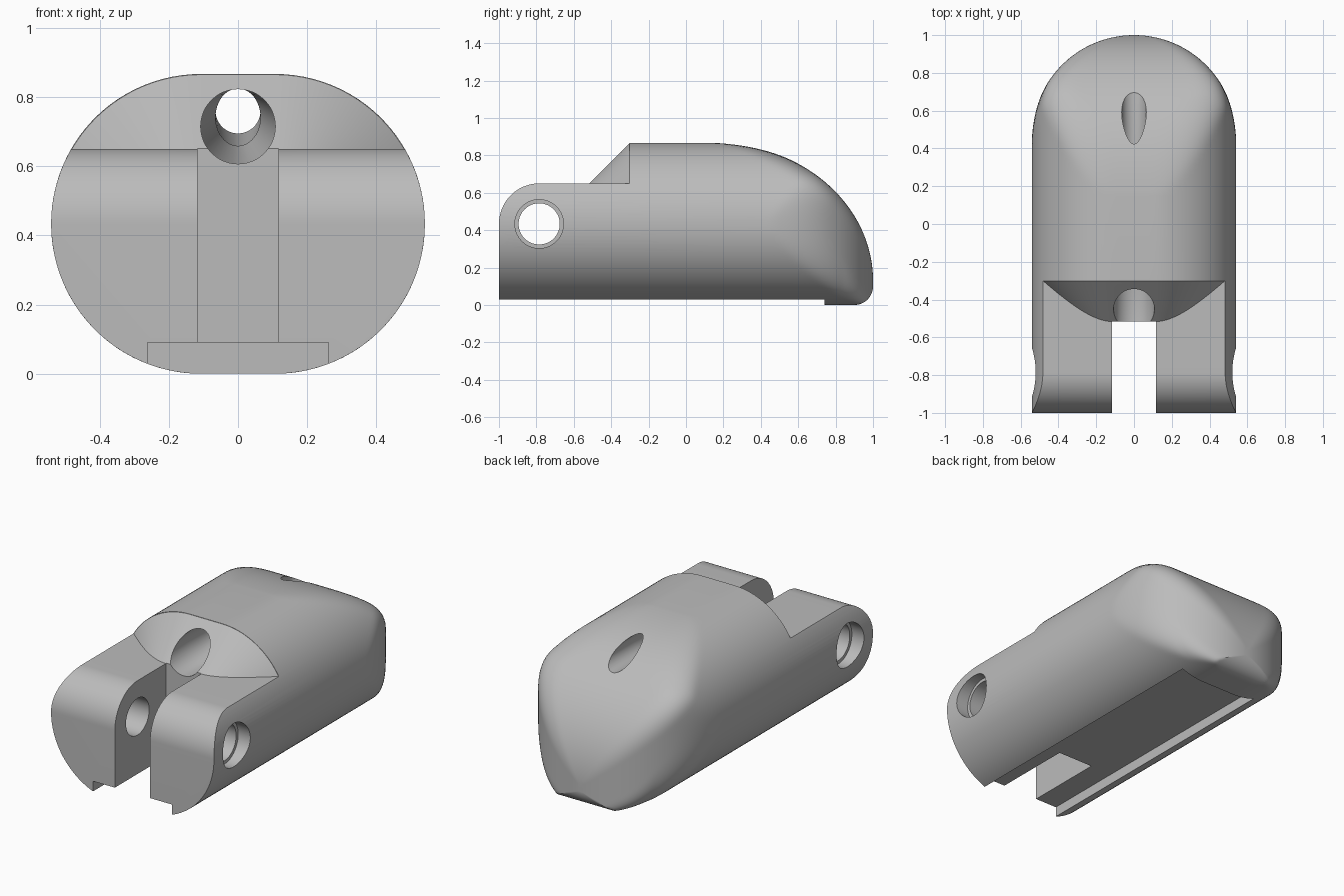
import bpy, bmesh
from math import sin, cos, pi, sqrt, hypot, radians

cube = bpy.data.objects.get("Cube")
if cube:
    bpy.data.objects.remove(cube, do_unlink=True)

R, FLAT = 0.4335, 0.107          # stadium section: end radius, half flat width
PIVOT_Y, PIVOT_Z = -0.785, R     # hinge axis
STEP_Z, STEP_Y = 0.65, -0.302    # top of the lugs, start of the step

grey = bpy.data.materials.new("grey_plastic")
grey.use_nodes = True
grey.diffuse_color = (0.5, 0.5, 0.5, 1)
grey.node_tree.nodes["Principled BSDF"].inputs["Base Color"].default_value = (0.5, 0.5, 0.5, 1)


def loft(name, rings):
    """Skin a list of equal-length point rings and cap both ends."""
    bm = bmesh.new()
    loops = [[bm.verts.new(p) for p in ring] for ring in rings]
    n = len(loops[0])
    for a, b in zip(loops, loops[1:]):
        for i in range(n):
            j = (i + 1) % n
            bm.faces.new((a[i], a[j], b[j], b[i]))
    bm.faces.new(loops[0])
    bm.faces.new(loops[-1])
    bmesh.ops.recalc_face_normals(bm, faces=bm.faces)
    mesh = bpy.data.meshes.new(name)
    bm.to_mesh(mesh)
    bm.free()
    mesh.materials.append(grey)
    obj = bpy.data.objects.new(name, mesh)
    bpy.context.collection.objects.link(obj)
    return obj


def box(name, x, y0, y1, z0, z1):
    corners = [(-x, z0), (x, z0), (x, z1), (-x, z1)]
    return loft(name, [[(px, y, pz) for px, pz in corners] for y in (y0, y1)])


def pin(name, radius, x0, x1):
    """Cylinder along x on the hinge axis."""
    ang = [2 * pi * i / 64 for i in range(64)]
    return loft(name, [[(x, PIVOT_Y + radius * cos(a), PIVOT_Z + radius * sin(a)) for a in ang]
                       for x in (x0, x1)])


def cut(target, cutter):
    mod = target.modifiers.new("cut", "BOOLEAN")
    mod.operation = "DIFFERENCE"
    mod.solver = "EXACT"
    mod.object = cutter
    bpy.context.view_layer.objects.active = target
    bpy.ops.object.modifier_apply(modifier=mod.name)
    bpy.data.objects.remove(cutter, do_unlink=True)


def smooth_max(a, b, k):
    h = max(k - abs(a - b), 0)
    return max(a, b) + (h * h / (4 * k) if k > 0 else 0)


def clamp(v):
    return min(max(v, 0), 1)


def body_ring(y, n=128):
    """Stadium section trimmed by the round plan outline and the curved nose profile."""
    w = sqrt(max(0.54 ** 2 - max(y - 0.46, 0) ** 2, 0))
    top = 0.13 + 0.737 * sqrt(1 - (max(y - 0.15, 0) / 0.85) ** 2)
    low = 0.1 - sqrt(0.01 - max(y - 0.9, 0) ** 2)
    half, mid = (top - low) / 2, (top + low) / 2
    limit = 0.4 * min(w, half)
    k_wall = min(0.12 * clamp((y - 0.46) / 0.4), limit)
    k_top = min(0.12 * clamp((y - 0.15) / 0.5), limit)

    def outside(x, z):
        f = hypot(max(abs(x) - FLAT, 0), z - R) - R
        if y > 0.15:
            f = smooth_max(f, abs(x) - w, k_wall)
            f = smooth_max(f, z - top, k_top)
            f = max(f, low - z)
        return f > 0

    ring = []
    for i in range(n):
        dx, dz = w * cos(2 * pi * i / n), half * sin(2 * pi * i / n)
        lo, hi = 0, 1.6
        for _ in range(24):
            s = (lo + hi) / 2
            if outside(s * dx, mid + s * dz):
                hi = s
            else:
                lo = s
        ring.append((lo * dx, y, mid + lo * dz))
    return ring


# main body with rounded nose
stations = [-1] + [0.15 + 0.85 * sin(radians(88.5) * i / 48) for i in range(49)]
body = loft("finger_tip_body", [body_ring(y) for y in stations])


# step cutter: lowers the hinge end and rounds its upper front corner
arc = [(PIVOT_Y - 0.215 * sin(a), PIVOT_Z + (STEP_Z - PIVOT_Z) * cos(a))
       for a in [pi / 2 * i / 24 for i in range(25)]]
profile = arc + [(-1.1, PIVOT_Z), (-1.1, 1.1), (STEP_Y, 1.1), (STEP_Y, STEP_Z)]
step = loft("step_cutter", [[(x, y, z) for y, z in profile] for x in (-0.8, 0.8)])


# conical 45 degree ramp left standing in front of the step
def stadium(y, radius, n=64):
    pts = []
    for side in (1, -1):
        for i in range(n + 1):
            a = -pi / 2 + pi * i / n
            pts.append((side * (FLAT + radius * cos(a)), y, R + side * radius * sin(a)))
    return pts


ramp = loft("ramp_keeper", [stadium(-0.3 - d, R - d) for d in (-0.1, 0.27)])
cut(step, ramp)
cut(body, step)

# slot between the lugs and recess in the underside
cut(body, box("slot_cutter", 0.117, -1.2, -0.515, -0.2, 1))
cut(body, box("recess_cutter", 0.262, -1.2, 0.74, -0.2, 0.09))

# hinge hole with a counterbore on each side
cut(body, pin("hinge_cutter", 0.11, -0.8, 0.8))
for side in (1, -1):
    cut(body, pin("counterbore_cutter", 0.13, side * 0.46, side * 0.8))

# cord tunnel: wide mouth, tapering back and out through the nose
tunnel = [(-0.7, 0.715, 0.108, 0.108), (-0.32, 0.715, 0.108, 0.108),
          (-0.12, 0.742, 0.065, 0.083), (0.1, 0.742, 0.065, 0.083),
          (0.4, 0.76, 0.065, 0.065), (1.1, 0.76, 0.065, 0.065)]
cut(body, loft("tunnel_cutter", [[(rx * cos(2 * pi * i / 48), y, z + rz * sin(2 * pi * i / 48))
                                  for i in range(48)] for y, z, rx, rz in tunnel]))

# smooth shading with sharp machined edges
bpy.ops.object.select_all(action="DESELECT")
body.select_set(True)
bpy.context.view_layer.objects.active = body
bpy.ops.object.shade_smooth_by_angle(angle=radians(30))
